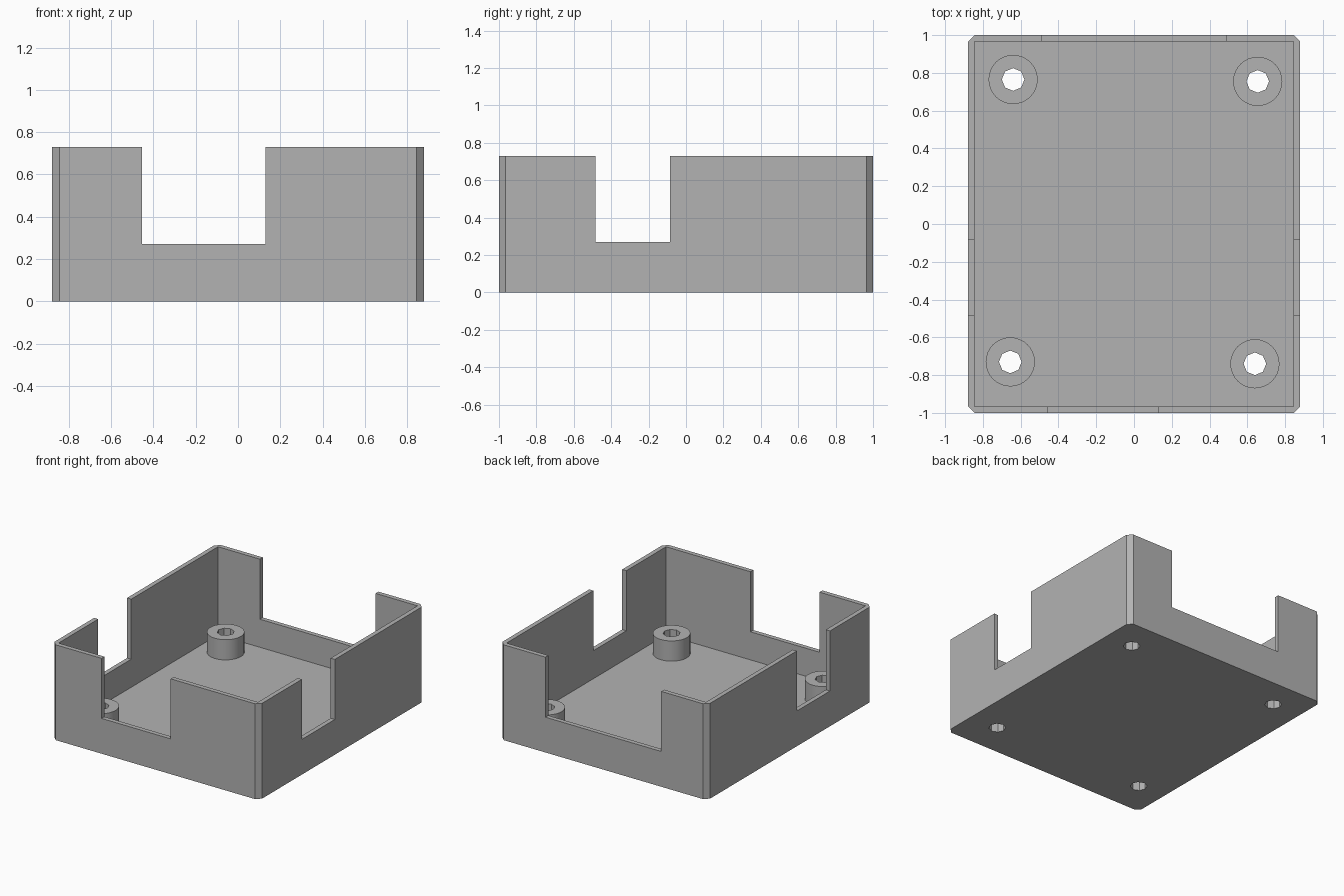
import bpy
import bmesh
from math import pi
from mathutils import Matrix, Vector

cube = bpy.data.objects.get("Cube")
if cube:
    bpy.data.objects.remove(cube, do_unlink=True)

W, D, H = 0.88, 1.0, 0.73          # half width, half depth, height
WALL, FLOOR, SILL, POST_TOP = 0.035, 0.055, 0.27, 0.21
POSTS = [("back_right", -0.64, 0.765), ("back_left", 0.655, 0.755),
         ("front_right", -0.655, -0.73), ("front_left", 0.64, -0.74)]

grey = bpy.data.materials.new("plain_grey")
grey.use_nodes = True
colour = (0.45, 0.45, 0.45, 1)
grey.diffuse_color = colour
grey.node_tree.nodes["Principled BSDF"].inputs["Base Color"].default_value = colour


def add_box(bm, x0, x1, y0, y1, z0, z1):
    centre = Vector((x0 + x1, y0 + y1, z0 + z1)) / 2
    size = Matrix.Diagonal((x1 - x0, y1 - y0, z1 - z0, 1))
    return bmesh.ops.create_cube(bm, size=1, matrix=Matrix.Translation(centre) @ size)["verts"]


def add_cylinder(bm, x, y, radius, z0, z1, sides):
    bmesh.ops.create_cone(bm, cap_ends=True, segments=sides, radius1=radius, radius2=radius,
                          depth=z1 - z0, matrix=Matrix.Translation((x, y, (z0 + z1) / 2))
                          @ Matrix.Rotation(pi / 2, 4, 'Z'))


def finish(bm, name, cutter=False):
    mesh = bpy.data.meshes.new(name)
    bm.to_mesh(mesh)
    bm.free()
    mesh.materials.append(grey)
    obj = bpy.data.objects.new(name, mesh)
    bpy.context.collection.objects.link(obj)
    if cutter:
        obj.hide_render = True
        obj.hide_viewport = True
        obj.display_type = 'WIRE'
    return obj


def cut(obj, cutter):
    mod = obj.modifiers.new(cutter.name, 'BOOLEAN')
    mod.operation = 'DIFFERENCE'
    mod.solver = 'EXACT'
    mod.object = cutter


# Cutters: inside space, wall openings, screw holes
bm = bmesh.new()
add_box(bm, -W + WALL, W - WALL, -D + WALL, D - WALL, FLOOR, H + 0.2)
cavity = finish(bm, "cavity_cutter", True)

bm = bmesh.new()
add_box(bm, -0.455, 0.13, -D - 0.1, -D + 0.1, SILL, H + 0.1)
add_box(bm, -0.49, 0.49, D - 0.1, D + 0.1, SILL, H + 0.1)
for side in (-1, 1):
    add_box(bm, side * W - 0.1, side * W + 0.1, -0.485, -0.085, SILL, H + 0.1)
openings = finish(bm, "opening_cutter", True)

bm = bmesh.new()
for _, x, y in POSTS:
    add_cylinder(bm, x, y, 0.06, -0.1, H, 8)
holes = finish(bm, "hole_cutter", True)

# Open tray with chamfered upright corners
bm = bmesh.new()
add_box(bm, -W, W, -D, D, 0, H)
upright = [e for e in bm.edges if abs(e.verts[0].co.z - e.verts[1].co.z) > 0.1]
bmesh.ops.bevel(bm, geom=upright, offset=WALL, offset_type='OFFSET', segments=1, affect='EDGES')
tray = finish(bm, "tray")
for cutter in (cavity, openings, holes):
    cut(tray, cutter)

# Screw posts
for label, x, y in POSTS:
    bm = bmesh.new()
    add_cylinder(bm, x, y, 0.13, FLOOR, POST_TOP, 32)
    post = finish(bm, label + "_post")
    cut(post, holes)
    bpy.ops.object.select_all(action='DESELECT')
    post.select_set(True)
    bpy.context.view_layer.objects.active = post
    bpy.ops.object.shade_smooth_by_angle()
